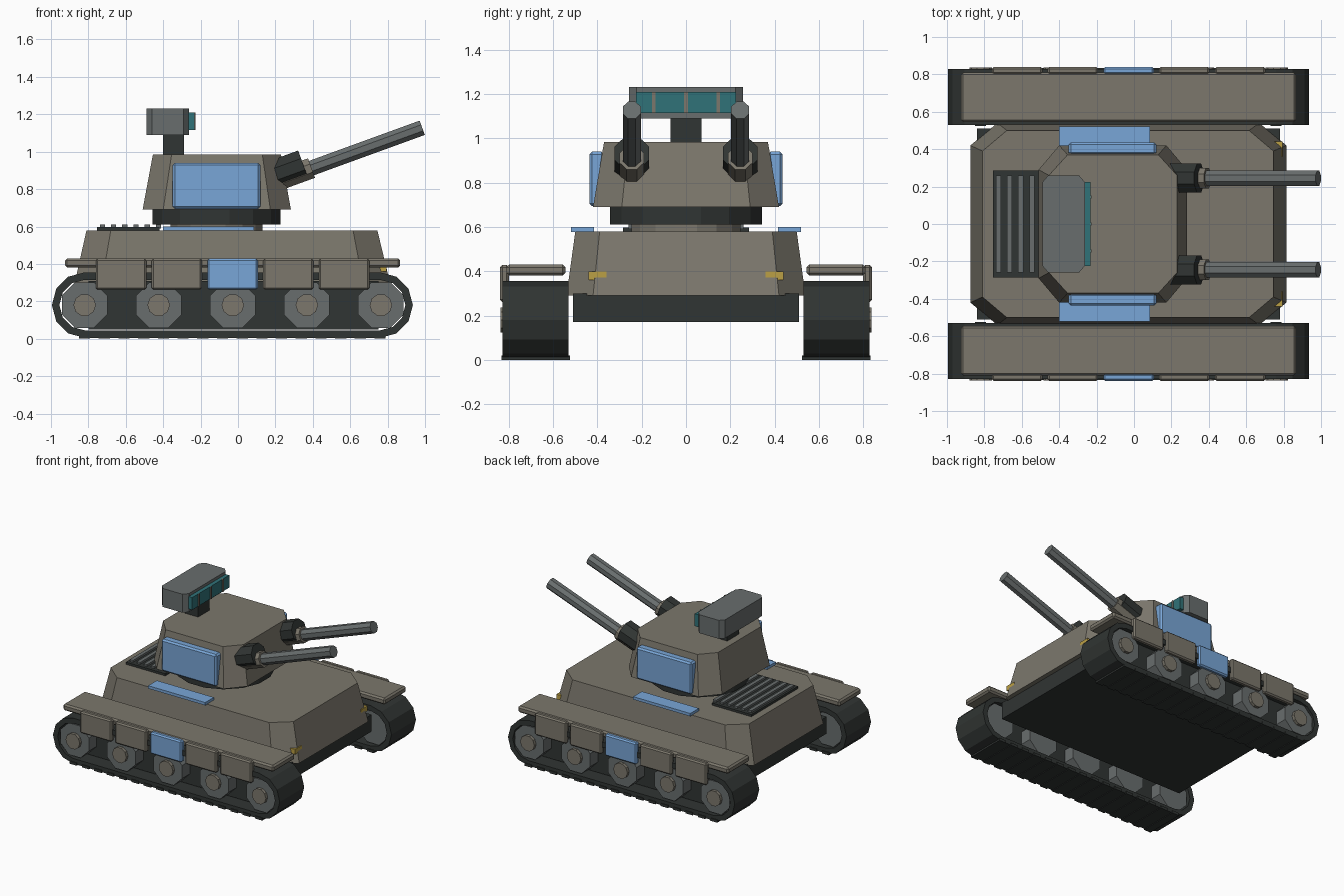
import bpy, bmesh
from math import pi, sin, cos, radians
from mathutils import Vector

if "Cube" in bpy.data.objects:
    bpy.data.objects.remove(bpy.data.objects["Cube"])


def mat(name, r, g, b):
    m = bpy.data.materials.new(name)
    m.diffuse_color = (r, g, b, 1)
    m.use_nodes = True
    m.node_tree.nodes["Principled BSDF"].inputs["Base Color"].default_value = m.diffuse_color
    return m


OLIVE = mat("olive", .20, .185, .15)
DARK = mat("dark", .03, .035, .033)
GREY = mat("steel", .14, .155, .155)
BLUE = mat("blue", .19, .38, .68)
TEAL = mat("teal", .03, .17, .19)
AMBER = mat("amber", .5, .35, .06)


def finish(name, bm, m, bevel=0):
    bmesh.ops.recalc_face_normals(bm, faces=bm.faces)
    me = bpy.data.meshes.new(name)
    bm.to_mesh(me)
    bm.free()
    me.materials.append(m)
    ob = bpy.data.objects.new(name, me)
    bpy.context.collection.objects.link(ob)
    if bevel:
        mod = ob.modifiers.new("bevel", 'BEVEL')
        mod.width, mod.segments = bevel, 1
    return ob


def loft(name, rings, m, bevel=0):
    """Closed solid through matching rings of 3D points."""
    bm = bmesh.new()
    vs = [[bm.verts.new(p) for p in ring] for ring in rings]
    n = len(vs[0])
    for a, b in zip(vs, vs[1:]):
        for i in range(n):
            bm.faces.new((a[i], a[(i + 1) % n], b[(i + 1) % n], b[i]))
    bm.faces.new(vs[0][::-1])
    bm.faces.new(vs[-1])
    return finish(name, bm, m, bevel)


def box(name, x, y, z, m, bevel=0):
    rings = [[(x[0], y[0], h), (x[1], y[0], h), (x[1], y[1], h), (x[0], y[1], h)] for h in z]
    return loft(name, rings, m, bevel)


def octagon(x0, x1, y, cx, cy, z):
    """Rectangle with cut corners."""
    return [(x0, -y + cy, z), (x0 + cx, -y, z), (x1 - cx, -y, z), (x1, -y + cy, z),
            (x1, y - cy, z), (x1 - cx, y, z), (x0 + cx, y, z), (x0, y - cy, z)]


def cyl(name, a, b, r, n, m):
    a, b = Vector(a), Vector(b)
    d = (b - a).normalized()
    u = d.cross(Vector((0, 1, 0)) if abs(d.y) < .9 else Vector((1, 0, 0))).normalized()
    v = d.cross(u)
    ang = [2 * pi * (i + .5) / n for i in range(n)]
    return loft(name, [[c + r * (u * cos(t) + v * sin(t)) for t in ang] for c in (a, b)], m)


def stadium(r, z=.18, x0=-.82, x1=.76, n=6):
    right = [(x1 + r * cos(t), z + r * sin(t)) for t in [-pi / 2 + pi * i / n for i in range(n + 1)]]
    left = [(x0 - r * cos(t), z - r * sin(t)) for t in [-pi / 2 + pi * i / n for i in range(n + 1)]]
    return right + left


def track(name, ya, yb):
    """Open belt: outer and inner loops joined into a band."""
    bm = bmesh.new()
    loops = [[bm.verts.new((px, y, pz)) for px, pz in stadium(r)]
             for r, y in ((.175, ya), (.175, yb), (.135, yb), (.135, ya))]
    n = len(loops[0])
    for k in range(4):
        a, b = loops[k], loops[(k + 1) % 4]
        for i in range(n):
            bm.faces.new((a[i], a[(i + 1) % n], b[(i + 1) % n], b[i]))
    return finish(name, bm, DARK)


# Hull
box("lower_hull", (-.84, .78), (-.51, .51), (.17, .30), DARK)
loft("upper_hull", [octagon(-.875, .815, .54, .145, .12, .29),
                    octagon(-.81, .745, .50, .13, .11, .58)], OLIVE)

# Engine grille
box("grille_base", (-.755, -.42), (-.285, .285), (.575, .597), DARK)
for i in range(6):
    x = -.725 + i * .06
    box("grille_slat", (x - .014, x + .014), (-.26, .26), (.59, .612), GREY)

# Turret
cyl("turret_ring", (-.115, 0, .612), (-.115, 0, .70), .35, 16, DARK)
cyl("turret_pivot", (-.115, 0, .57), (-.115, 0, .62), .25, 16, OLIVE)
loft("turret", [octagon(-.51, .283, .42, .11, .13, .69),
                octagon(-.455, .23, .37, .10, .11, .985)], OLIVE)

# Sensor head on its neck
box("sensor_neck", (-.40, -.29), (-.07, .07), (.97, 1.10), DARK)
loft("sensor_head", [octagon(-.49, -.262, .258, .03, .035, 1.09),
                     octagon(-.49, -.262, .258, .03, .035, 1.232)], GREY)
box("sensor_lens", (-.27, -.232), (-.225, .225), (1.115, 1.21), TEAL)
for y in (-.145, 0, .145):
    box("lens_divider", (-.26, -.226), (y - .008, y + .008), (1.115, 1.21), OLIVE)

# Gun axis, pitched up 20 degrees
D = Vector((cos(radians(20)), 0, sin(radians(20))))
UP = Vector((-D.z, 0, D.x))

for s in (-1, 1):
    def side(a, b):
        return tuple(sorted((s * a, s * b)))

    # Guns
    tip = Vector((.985, s * .245, 1.128))
    cyl("gun_mount", tip - D * .84 + UP * .035, tip - D * .665 + UP * .035, .084, 8, DARK)
    cyl("gun_collar", tip - D * .80, tip - D * .63, .06, 8, OLIVE)
    cyl("gun_barrel", tip - D * .66, tip, .044, 8, GREY)

    # Blue panels and marker lamps
    box("turret_side_panel", (-.35, .12), side(.37, .437), (.695, .94), BLUE, .012)
    box("deck_panel", (-.40, .085), side(.415, .52), (.578, .6), BLUE)
    box("marker_lamp", (.70, .795), side(.36, .44), (.36, .398), AMBER)

    # Running gear
    track("track_belt", *side(.53, .828))
    box("track_core", (-.80, .75), side(.64, .72), (.05, .31), DARK)
    for i in range(16):
        x = -.82 + i * .1053
        box("track_pad", (x - .03, x + .03), side(.523, .834), (0, .02), DARK)
    for i in range(5):
        x = -.82 + i * .396
        cyl("road_wheel", (x, s * .55, .18), (x, s * .815, .18), .132, 8, GREY)
        cyl("wheel_hub", (x, s * .80, .18), (x, s * .838, .18), .06, 10, OLIVE)

    # Fender and skirt plates
    box("fender", (-.925, .867), side(.545, .81), (.38, .43), OLIVE, .012)
    for i in range(5):
        x = -.625 + i * .298
        box("skirt_plate", (x - .135, x + .135), side(.80, .84), (.262, .428),
            BLUE if i == 2 else OLIVE, .01)
